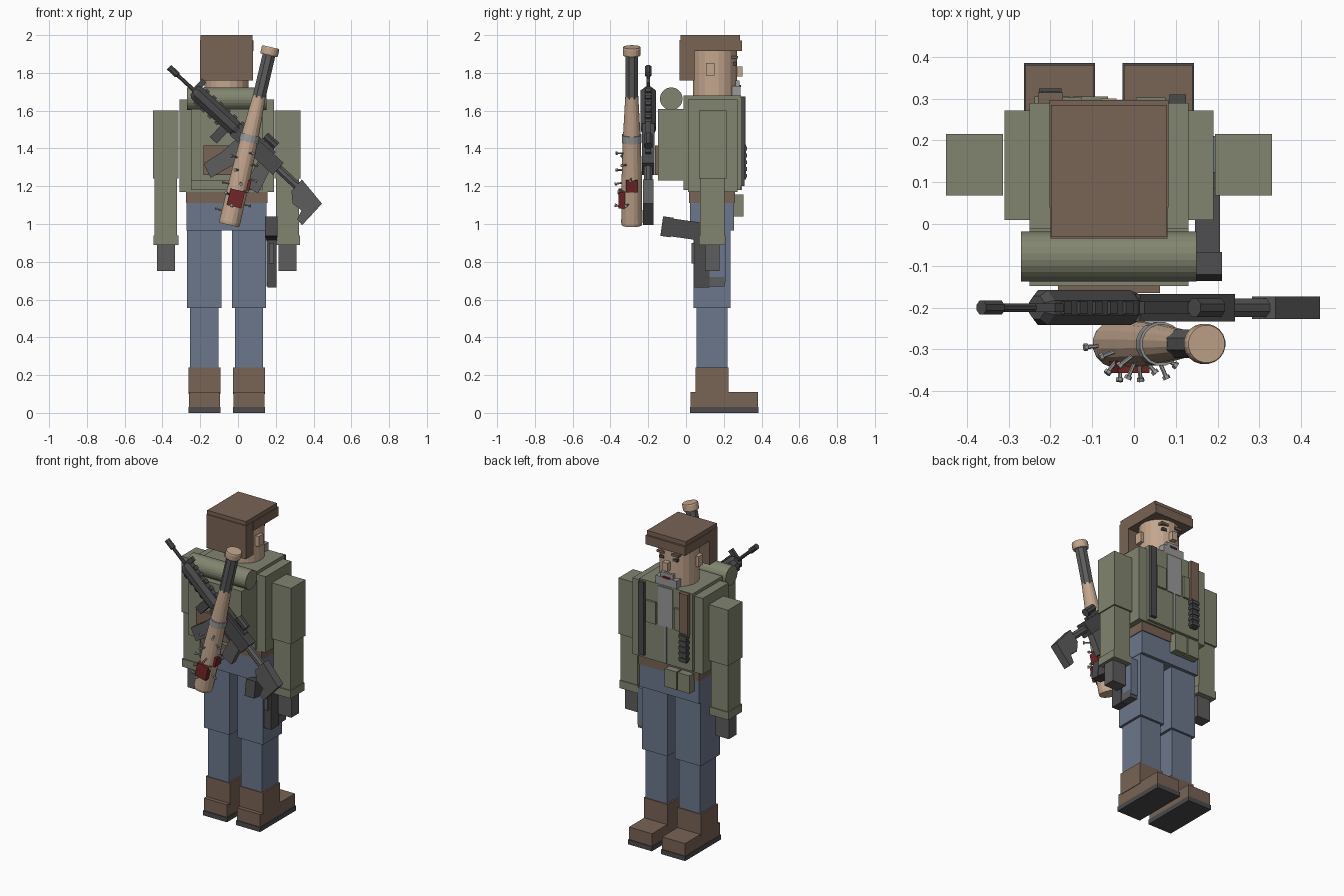
import bpy, bmesh, math, random
from mathutils import Matrix, Vector

old = bpy.data.objects.get("Cube")
if old:
    bpy.data.objects.remove(old, do_unlink=True)


def material(name, r, g, b):
    m = bpy.data.materials.new(name)
    m.use_nodes = True
    m.diffuse_color = (r, g, b, 1)
    m.node_tree.nodes["Principled BSDF"].inputs["Base Color"].default_value = (r, g, b, 1)
    return m


BROWN = material("leather brown", .19, .125, .09)
BLUE = material("denim blue", .15, .185, .26)
GREEN = material("jacket green", .22, .235, .16)
DARK = material("gunmetal", .07, .07, .073)
GLOVE = material("charcoal", .11, .11, .11)
TAN = material("skin and wood", .55, .385, .27)
RED = material("dark red", .17, .02, .02)
GREY = material("steel grey", .32, .32, .32)
I = Matrix.Identity(4)


def finish(name, mat, bm, M):
    bmesh.ops.recalc_face_normals(bm, faces=bm.faces)
    bm.transform(M)
    me = bpy.data.meshes.new(name)
    bm.to_mesh(me)
    bm.free()
    me.materials.append(mat)
    ob = bpy.data.objects.new(name, me)
    bpy.context.collection.objects.link(ob)
    return ob


def box(name, mat, x, y, z, M=I):
    """Box from (min, max) pairs."""
    bm = bmesh.new()
    bmesh.ops.create_cube(bm, size=1)
    for v in bm.verts:
        v.co = [(p[0] + p[1]) / 2 + c * (p[1] - p[0]) for c, p in zip(v.co, (x, y, z))]
    return finish(name, mat, bm, M)


def lathe(name, mat, profile, sides, M=I):
    """Closed turned shape about z from (radius, height) points."""
    bm = bmesh.new()
    rings = [[bm.verts.new((r * math.cos(a), r * math.sin(a), h))
              for a in [math.tau * (i + .5) / sides for i in range(sides)]]
             for r, h in profile]
    for lo, hi in zip(rings, rings[1:]):
        for i in range(sides):
            j = (i + 1) % sides
            bm.faces.new((lo[i], lo[j], hi[j], hi[i]))
    bm.faces.new(rings[0])
    bm.faces.new(rings[-1])
    return finish(name, mat, bm, M)


def plate(name, mat, outline, half, M=I):
    """Outline in local xz, thickened along y."""
    bm = bmesh.new()
    f = bm.faces.new([bm.verts.new((px, -half, pz)) for px, pz in outline])
    out = bmesh.ops.extrude_face_region(bm, geom=[f])["geom"]
    for v in out:
        if isinstance(v, bmesh.types.BMVert):
            v.co.y = half
    return finish(name, mat, bm, M)


MID = -.06  # body centre line


def around(c, h):
    return (c - h, c + h)


# legs, boots, arms and gloves, mirrored about the body centre line
for side, s in (("left", 1), ("right", -1)):
    c = MID + s * .118
    box(side + "_thigh", BLUE, around(c, .091), (.04, .235), (.555, .97))
    box(side + "_shin", BLUE, around(c, .075), (.055, .22), (.23, .56))
    box(side + "_boot_shaft", BROWN, around(c, .085), (.05, .225), (.1, .24))
    box(side + "_boot_foot", BROWN, around(c, .082), (.025, .38), (.03, .11))
    box(side + "_boot_sole", DARK, around(c, .085), (.02, .385), (0, .03))
    c = MID + s * .322
    box(side + "_upper_arm", GREEN, around(c, .068), (.068, .215), (1.24, 1.6))
    box(side + "_forearm", GREEN, around(c, .06), (.075, .205), (.93, 1.25))
    box(side + "_cuff", GREEN, around(c, .066), (.068, .21), (.89, .94))
    box(side + "_glove", GLOVE, around(c, .048), (.1, .178), (.75, .89))

# torso
box("hips", BLUE, around(MID, .212), (.02, .255), (.965, 1.12))
box("belt", BROWN, around(MID, .216), (.015, .26), (1.11, 1.17))
box("jacket", GREEN, around(MID, .25), (.01, .272), (1.17, 1.66))
box("jacket_centre", GREEN, around(MID, .19), (-.012, .29), (1.18, 1.68))
box("shirt", GREY, around(MID, .052), (.285, .296), (1.42, 1.67))
box("zip", GREY, around(MID, .006), (.285, .296), (1.18, 1.42))
for s in (-1, 1):
    box("chest_pocket", GREEN, around(MID + s * .1, .035), (.285, .303), (1.42, 1.56))
    box("belt_pouch", GREEN, around(-.15 + s * .046, .042), (.25, .305), (1.04, 1.155))
box("chest_strap", DARK, around(.105, .02), (.285, .31), (1.2, 1.67))
box("knife_sheath", BROWN, around(-.2, .03), (.285, .315), (1.41, 1.675))
box("knife_handle", DARK, around(-.2, .022), (.29, .318), (1.235, 1.42))
for i in range(5):
    box("knife_grip_ridge", DARK, around(-.2, .027), (.288, .324),
        around(1.255 + i * .036, .01))

# backpack with bedroll
box("backpack", GREEN, around(MID, .19), (-.148, 0), (1.23, 1.61))
box("backpack_pocket", BROWN, around(MID, .122), (-.165, -.14), (1.26, 1.415))
lathe("bedroll", GREEN, [(.06, -.27), (.06, .15)], 24,
      Matrix.Translation((0, -.078, 1.663)) @ Matrix.Rotation(math.pi / 2, 4, 'Y'))

# head
lathe("head", TAN, [(.118, 1.66), (.118, 1.93)], 20, Matrix.Translation((MID, .153, 0)))
box("hair_back", BROWN, around(MID, .14), (-.035, .045), (1.76, 1.975))
box("hair_top", BROWN, around(MID, .138), (-.03, .285), (1.915, 2))
box("hair_fringe", BROWN, around(MID, .142), (.04, .297), (1.915, 1.972))
box("nose", TAN, around(MID, .018), (.25, .3), (1.78, 1.835))
box("beard", GREY, around(MID, .075), (.235, .288), (1.655, 1.73))
box("moustache", GREY, around(MID, .045), (.25, .283), (1.73, 1.76))
box("mouth", RED, around(MID, .025), (.28, .291), (1.725, 1.737))
for s in (-1, 1):
    box("ear", TAN, around(MID + s * .115, .02), (.105, .152), (1.785, 1.852))
    box("eye", DARK, around(MID + s * .048, .016), (.24, .268), (1.84, 1.858))
    box("eyebrow", BROWN, around(MID + s * .05, .026), (.24, .275), (1.875, 1.89))

# pistol in a hip holster, muzzle down
box("holster", BLUE, (.15, .198), (.085, .21), (.69, .93))
box("pistol_slide", DARK, (.155, .205), (.045, .125), (.665, .96))
box("pistol_frame", GLOVE, (.15, .2), (.1, .205), (.67, .72))
box("trigger_guard", GLOVE, (.165, .19), (.03, .06), (.79, .9))
P = Matrix.Translation((.176, .06, .965)) @ Matrix.Rotation(math.radians(-8), 4, 'X')
box("pistol_grip", DARK, (-.03, .03), (-.14, .02), (-.05, .045), P)
box("pistol_grip_base", DARK, (-.034, .034), (-.19, -.135), (-.055, .05), P)

# rifle: local x runs from muzzle to stock, local z is its top
R = Matrix.Translation((-.365, -.2, 1.83)) @ Matrix.Rotation(math.radians(42.8), 4, 'Y')
ROD = R @ Matrix.Rotation(math.pi / 2, 4, 'Y')
lathe("rifle_barrel", DARK, [(.018, 0), (.018, .06), (.011, .065), (.011, .2)], 8, ROD)
lathe("rifle_handguard", DARK, [(.03, .18), (.045, .2), (.045, .47), (.035, .5)], 8, ROD)
box("front_sight", DARK, (.17, .2), (-.01, .01), (0, .075), R)
for i in range(5):
    box("handguard_rib", DARK, around(.235 + i * .05, .012), (-.015, .015), (-.052, .052), R)
box("foregrip", DARK, (.41, .46), (-.02, .02), (-.125, 0), R)
box("receiver", DARK, (.48, .79), (-.033, .033), (-.045, .04), R)
box("receiver_rail", DARK, (.48, .72), (-.015, .015), (.04, .055), R)
lathe("rear_sight", DARK, [(.024, .62), (.024, .7)], 8, R @ Matrix.Translation((0, 0, .08))
      @ Matrix.Rotation(math.pi / 2, 4, 'Y'))
box("rear_sight_mount", DARK, (.64, .68), (-.012, .012), (.04, .08), R)
plate("magazine", GLOVE, [(.52, -.03), (.62, -.03), (.6, -.15), (.56, -.28), (.48, -.25),
                          (.51, -.14)], .02, R)
plate("rifle_grip", GLOVE, [(.68, -.03), (.76, -.03), (.8, -.17), (.72, -.19)], .022, R)
box("trigger_loop", DARK, (.61, .7), (-.012, .012), (-.08, -.07), R)
lathe("stock_tube", GLOVE, [(.024, .78), (.024, .95)], 8, ROD)
plate("stock", GLOVE, [(.92, .042), (1.085, .02), (1.085, -.135), (1.045, -.13), (1.03, -.08),
                       (.97, -.085), (.92, -.04)], .027, R)

# spiked bat: local z runs from tip to knob
B = Matrix.Translation((-.047, -.287, .995)) @ Matrix.Rotation(math.radians(13.2), 4, 'Y')
lathe("bat_body", TAN, [(.054, 0), (.057, .015), (.055, .25), (.048, .47), (.035, .7)], 16, B)
lathe("bat_grip", GLOVE, [(.037, .69), (.037, .93)], 8, B)
lathe("bat_knob", TAN, [(.045, .922), (.048, .93), (.048, .96), (.045, .967)], 20, B)
lathe("bat_band", GREY, [(.053, .45), (.053, .49)], 16, B)
box("red_stain_back", RED, (-.036, .042), (-.07, -.02), (.1, .19), B)
box("red_stain_side", RED, (.02, .062), (-.03, .03), (.19, .255), B)
random.seed(4)
for i in range(12):
    turn = math.radians(-175 + 170 * ((i * 5) % 12) / 11)
    N = (B @ Matrix.Translation((0, 0, .06 + i * .03)) @ Matrix.Rotation(turn, 4, 'Z')
         @ Matrix.Rotation(math.pi / 2 + random.uniform(-.2, .2), 4, 'Y'))
    lathe("nail", GREY, [(.005, .03), (.005, .083), (.009, .083), (.009, .092)], 6, N)
